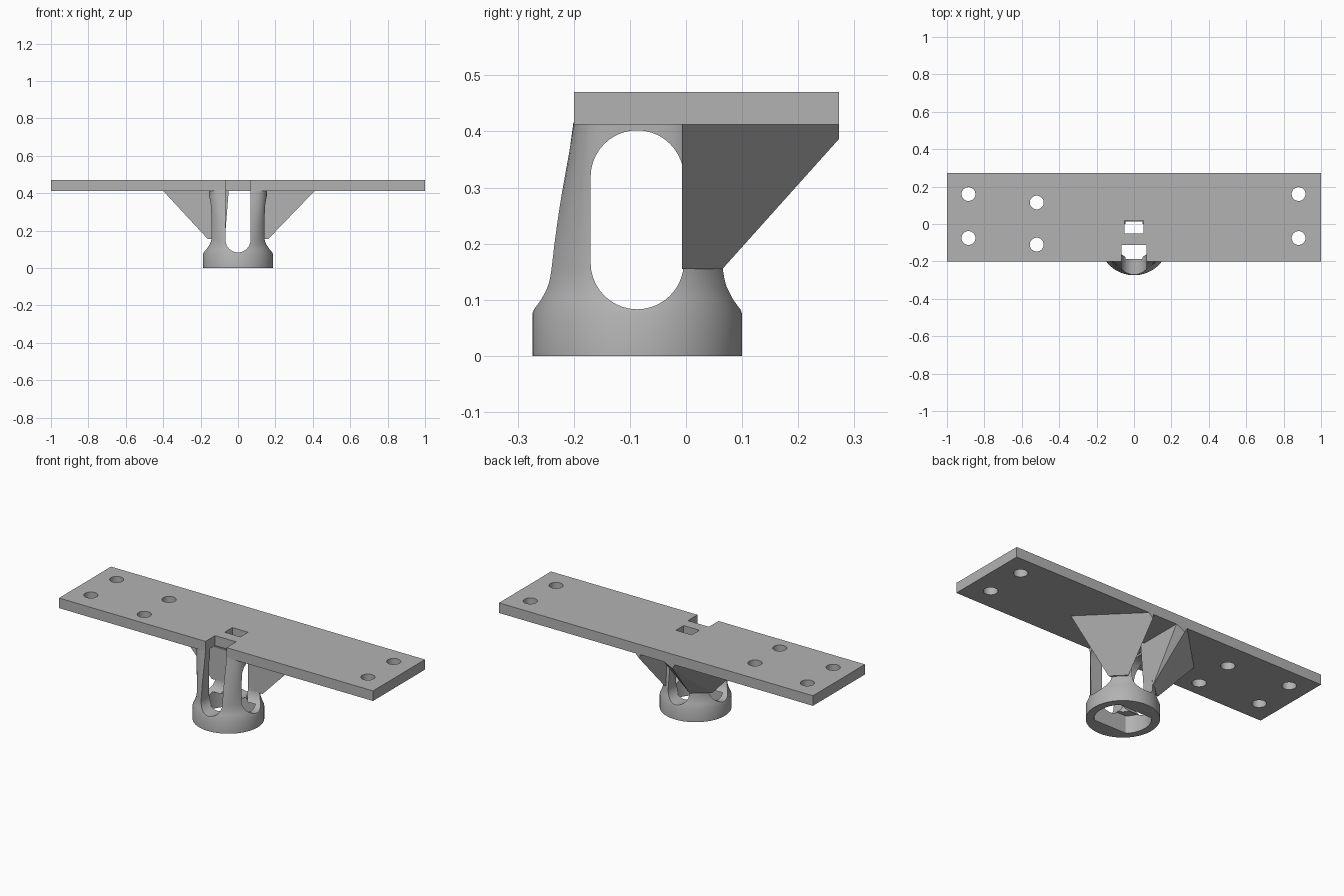
import bpy, bmesh, math
from mathutils import Vector

if "Cube" in bpy.data.objects:
    bpy.data.objects.remove(bpy.data.objects["Cube"], do_unlink=True)

grey = bpy.data.materials.new("plain grey")
grey.use_nodes = True
grey.diffuse_color = (0.45, 0.45, 0.45, 1)
grey.node_tree.nodes["Principled BSDF"].inputs["Base Color"].default_value = (0.45, 0.45, 0.45, 1)

CY = -0.087          # socket axis
UNDER, TOP = 0.412, 0.47


def add_object(name, bm):
    bmesh.ops.recalc_face_normals(bm, faces=bm.faces)
    mesh = bpy.data.meshes.new(name)
    bm.to_mesh(mesh)
    bm.free()
    mesh.materials.append(grey)
    ob = bpy.data.objects.new(name, mesh)
    bpy.context.collection.objects.link(ob)
    return ob


def loft(name, rings):
    """Closed skin through rings with equal point counts."""
    bm = bmesh.new()
    loops = [[bm.verts.new(p) for p in ring] for ring in rings]
    count = len(loops[0])
    for low, high in zip(loops, loops[1:]):
        for i in range(count):
            j = (i + 1) % count
            bm.faces.new((low[i], low[j], high[j], high[i]))
    bm.faces.new(loops[0][::-1])
    bm.faces.new(loops[-1])
    return add_object(name, bm)


def box(name, x0, x1, y0, y1, z0, z1):
    corners = [(x0, y0), (x1, y0), (x1, y1), (x0, y1)]
    return loft(name, [[(x, y, z) for x, y in corners] for z in (z0, z1)])


def oval(z, a, b, power=2, count=96):
    """Horizontal superellipse around the socket axis."""
    ring = []
    for i in range(count):
        t = 2 * math.pi * i / count
        c, s = math.cos(t), math.sin(t)
        r = (abs(c) ** power + abs(s) ** power) ** (-1 / power)
        ring.append((a * r * c, CY + b * r * s, z))
    return ring


def slot_outline(half, low, high, steps=20):
    """Upright slot with round ends."""
    pts = []
    for start, z in ((0, high - half), (math.pi, low + half)):
        for i in range(steps + 1):
            t = start + math.pi * i / steps
            pts.append((half * math.cos(t), z + half * math.sin(t)))
    return pts


def cut(target, cutters):
    bpy.context.view_layer.objects.active = target
    for cutter in cutters:
        cutter.hide_render = True
        mod = target.modifiers.new("cut", "BOOLEAN")
        mod.operation = "DIFFERENCE"
        mod.solver = "EXACT"
        mod.object = cutter
        bpy.ops.object.modifier_apply(modifier=mod.name)
        bpy.data.objects.remove(cutter, do_unlink=True)


def smooth(ob):
    bpy.ops.object.select_all(action="DESELECT")
    ob.select_set(True)
    bpy.context.view_layer.objects.active = ob
    bpy.ops.object.shade_smooth_by_angle(angle=math.radians(30))


# Mounting plate with screw holes, a square window and a front notch
plate = box("mounting_plate", -1, 1, -0.2, 0.273, UNDER, TOP)
cutters = [box("window_cutter", -0.05, 0.05, -0.05, 0.02, 0.3, 0.6),
           box("notch_cutter", -0.067, 0.067, -0.3, -0.113, 0.3, 0.6)]
for x, y in ((-0.885, 0.16), (-0.885, -0.075), (-0.52, 0.115),
             (-0.52, -0.11), (0.88, 0.16), (0.88, -0.075)):
    hole = [(x + 0.037 * math.cos(math.tau * i / 40),
             y + 0.037 * math.sin(math.tau * i / 40)) for i in range(40)]
    cutters.append(loft("hole_cutter", [[(u, v, z) for u, v in hole] for z in (0.3, 0.6)]))
cut(plate, cutters)
smooth(plate)

# Socket: round collar blending into four legs below the plate
socket = loft("socket_and_legs", [
    oval(0, 0.187, 0.187), oval(0.075, 0.187, 0.187),
    oval(0.1, 0.176, 0.177), oval(0.125, 0.167, 0.171),
    oval(0.155, 0.16, 0.166, 2.1), oval(0.25, 0.157, 0.147, 2.6),
    oval(0.37, 0.155, 0.121, 4), oval(UNDER + 0.004, 0.155, 0.114, 5)])

# Lower bore has flattened front and back, upper bore is narrower
flat_bore = [(x, max(CY - 0.1, min(CY + 0.1, y)), z)
             for x, y, z in oval(-0.1, 0.145, 0.145)]
bore = loft("bore_cutter", [flat_bore, [(x, y, 0.1) for x, y, z in flat_bore]])
upper_bore = loft("upper_bore_cutter", [oval(0.05, 0.1, 0.1), oval(0.6, 0.1, 0.1)])
side = slot_outline(0.083, 0.083, 0.402)
side_slot = loft("side_slot_cutter", [[(x, CY + u, z) for u, z in side] for x in (-0.4, 0.4)])
front = slot_outline(0.067, 0.083, 0.7)
front_slot = loft("front_slot_cutter", [[(u, y, z) for u, z in front] for y in (-0.5, 0.4)])
cut(socket, [bore, upper_bore, side_slot, front_slot])
smooth(socket)


# Rear corner gussets sloping out from the legs to the plate
def gusset(name, sign, outer, inner_top, inner_low):
    y0, y1 = -0.007, 0.273
    points = [(outer, y0, UNDER), (outer - 0.28, y1, UNDER),
              (inner_top, y1, UNDER), (inner_top, y0, UNDER),
              (0.105, y1, 0.387), (0.162, y0, 0.155),
              (inner_low, 0.065, 0.155), (inner_low, y0, 0.155)]
    bm = bmesh.new()
    for x, y, z in points:
        bm.verts.new(Vector((sign * x, y, z)))
    bmesh.ops.convex_hull(bm, input=bm.verts)
    bmesh.ops.dissolve_limit(bm, angle_limit=math.radians(3), verts=bm.verts, edges=bm.edges)
    return add_object(name, bm)


gusset("left_gusset", 1, 0.41, 0.1, 0.09)
gusset("right_gusset", -1, 0.4, 0.05, 0.07)
